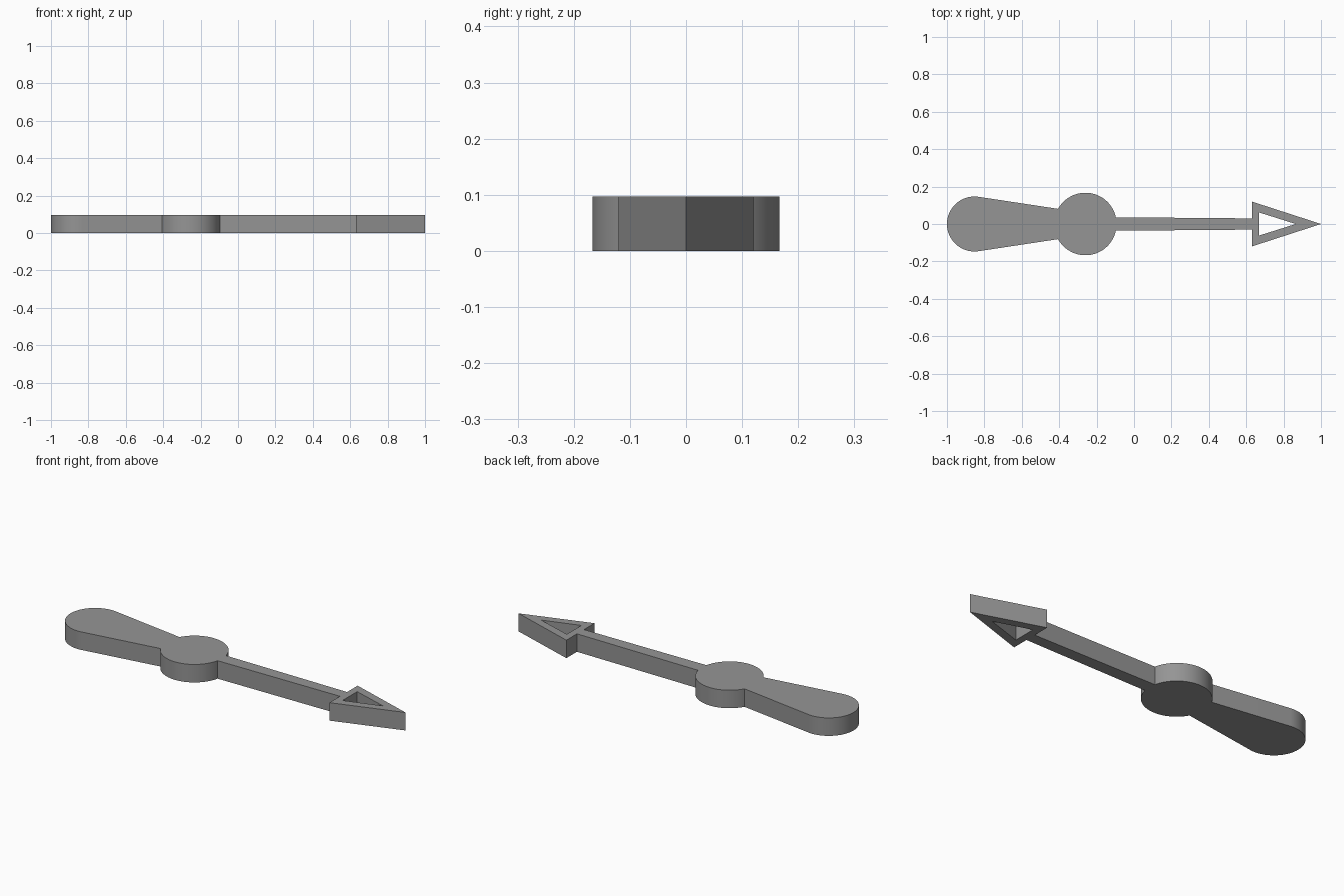
import bpy
import bmesh
import math

HEIGHT = 0.097
HUB_X, HUB_R = -0.26, 0.167
TAIL_R = 0.147

if "Cube" in bpy.data.objects:
    bpy.data.objects.remove(bpy.data.objects["Cube"], do_unlink=True)


def arc(cx, radius, start, end, steps):
    """Points along a circle centred on the x axis."""
    angles = [start + (end - start) * i / steps for i in range(steps + 1)]
    return [(cx + radius * math.cos(a), radius * math.sin(a)) for a in angles]


def add_loop(curve, points):
    spline = curve.splines.new("POLY")
    spline.points.add(len(points) - 1)
    for p, (x, y) in zip(spline.points, points):
        p.co = (x, y, 0, 1)
    spline.use_cyclic_u = True


# Half outline: arrow tip, barb, shaft, round hub, flared tail
half = [(1, 0), (0.63, 0.12), (0.63, 0.03)]
half += arc(HUB_X, HUB_R, math.asin(0.036 / HUB_R),
            math.pi - math.asin(0.081 / HUB_R), 40)
half += arc(TAIL_R - 1, TAIL_R, math.radians(81.4), math.pi, 28)
outline = half + [(x, -y) for x, y in reversed(half[1:-1])]

# Triangular window in the arrowhead
window = [(0.668, 0.062), (0.668, -0.062), (0.865, 0)]

profile = bpy.data.curves.new("pointer_needle", "CURVE")
profile.dimensions = "2D"
profile.fill_mode = "BOTH"
profile.extrude = HEIGHT / 2
add_loop(profile, outline)
add_loop(profile, window)

# Turn the extruded profile into one clean solid
needle = bpy.data.objects.new("pointer_needle", profile)
bpy.context.collection.objects.link(needle)
bpy.ops.object.select_all(action="DESELECT")
needle.select_set(True)
bpy.context.view_layer.objects.active = needle
bpy.ops.object.convert(target="MESH")
needle = bpy.context.object

bm = bmesh.new()
bm.from_mesh(needle.data)
bmesh.ops.remove_doubles(bm, verts=bm.verts, dist=0.0001)
bmesh.ops.translate(bm, verts=bm.verts, vec=(0, 0, HEIGHT / 2))
bmesh.ops.recalc_face_normals(bm, faces=bm.faces)
bm.to_mesh(needle.data)
bm.free()

# Plain grey finish
grey = bpy.data.materials.new("mid_grey")
grey.use_nodes = True
colour = (0.3, 0.3, 0.3, 1)
grey.diffuse_color = colour
grey.node_tree.nodes["Principled BSDF"].inputs["Base Color"].default_value = colour
needle.data.materials.clear()
needle.data.materials.append(grey)

bpy.ops.object.shade_smooth_by_angle(angle=math.radians(20))
